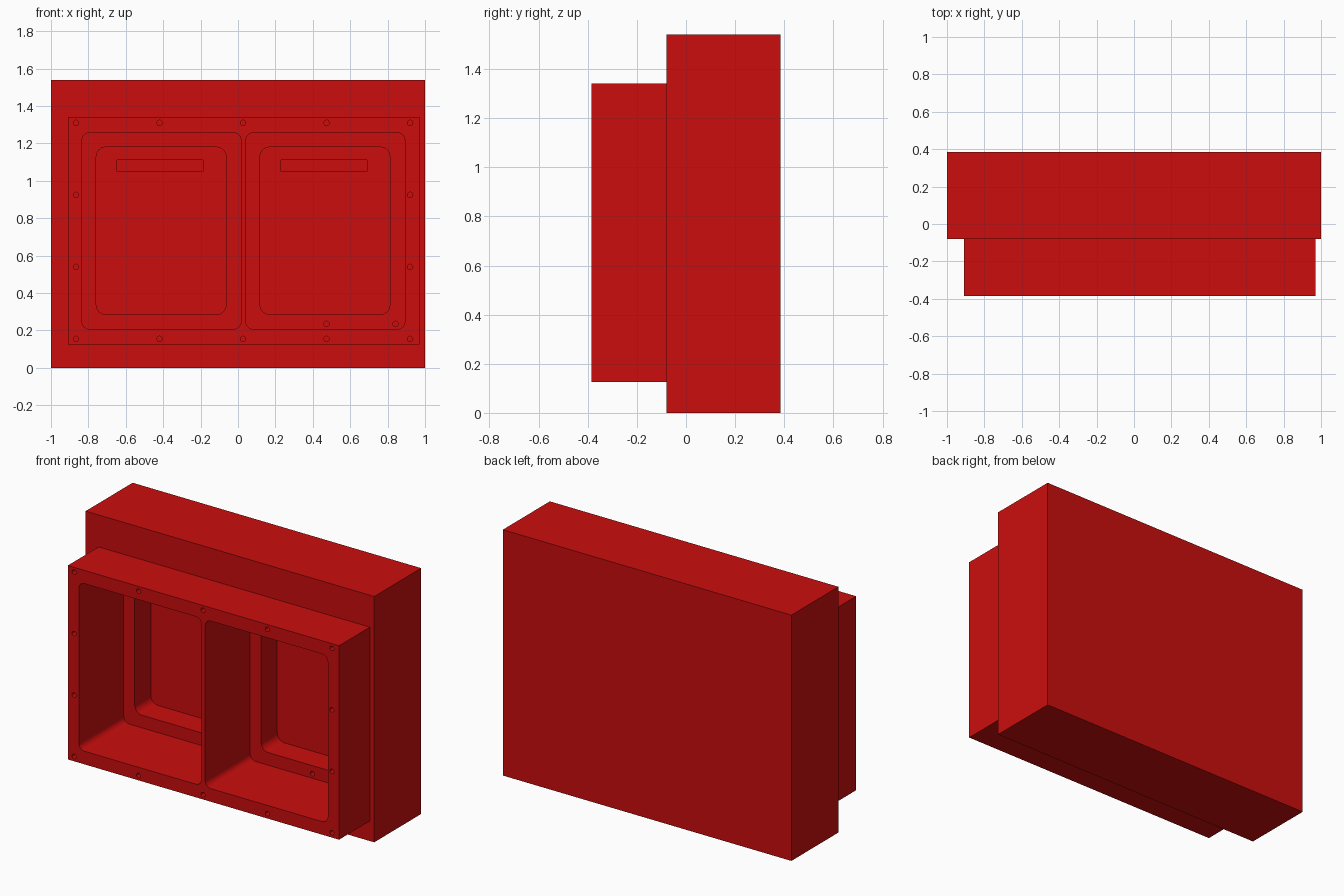
import bpy, bmesh, math

cube = bpy.data.objects.get("Cube")
if cube:
    bpy.data.objects.remove(cube, do_unlink=True)

red = bpy.data.materials.new("red")
red.use_nodes = True
colour = (0.6, 0.004, 0.004, 1)
red.diffuse_color = colour
red.node_tree.nodes["Principled BSDF"].inputs["Base Color"].default_value = colour


def rounded_rect(x0, x1, z0, z1, r=0.0, steps=6):
    """Outline in the x-z plane, with corner radius r."""
    if r == 0:
        return [(x0, z0), (x1, z0), (x1, z1), (x0, z1)]
    corners = [(x1 - r, z1 - r), (x0 + r, z1 - r), (x0 + r, z0 + r), (x1 - r, z0 + r)]
    return [(cx + r * math.cos(a), cz + r * math.sin(a))
            for i, (cx, cz) in enumerate(corners)
            for a in [(i + k / steps) * math.pi / 2 for k in range(steps + 1)]]


def circle(x, z, r=0.0145, n=16):
    return [(x + r * math.cos(2 * math.pi * k / n), z + r * math.sin(2 * math.pi * k / n))
            for k in range(n)]


def prisms(name, outlines, y0, y1):
    """One object holding each outline extruded from y0 to y1."""
    bm = bmesh.new()
    for pts in outlines:
        front = [bm.verts.new((x, y0, z)) for x, z in pts]
        back = [bm.verts.new((x, y1, z)) for x, z in pts]
        bm.faces.new(front)
        bm.faces.new(back[::-1])
        for i in range(len(pts)):
            j = (i + 1) % len(pts)
            bm.faces.new((front[i], back[i], back[j], front[j]))
    bmesh.ops.recalc_face_normals(bm, faces=bm.faces[:])
    mesh = bpy.data.meshes.new(name)
    bm.to_mesh(mesh)
    bm.free()
    mesh.materials.append(red)
    obj = bpy.data.objects.new(name, mesh)
    bpy.context.collection.objects.link(obj)
    return obj


# Rear block and the smaller front frame that joins it
housing = prisms("housing", [rounded_rect(-1, 1, 0, 1.54)], -0.08, 0.385)
frame = prisms("front_frame", [rounded_rect(-0.91, 0.97, 0.125, 1.34)], -0.385, -0.02)

# Two stepped pockets, side by side, each with a slot in its floor
SPACING = 0.876
shifts = (0, SPACING)
pockets = prisms("pocket_cutter", [rounded_rect(-0.834 + s, 0.016 + s, 0.207, 1.257, 0.04)
                                   for s in shifts], -0.5, 0.06)
recesses = prisms("recess_cutter", [rounded_rect(-0.758 + s, -0.064 + s, 0.286, 1.18, 0.05)
                                    for s in shifts], 0.0, 0.22)
slots = prisms("slot_cutter", [rounded_rect(-0.647 + s, -0.187 + s, 1.051, 1.11)
                               for s in shifts], 0.15, 0.27)

# Screw holes round the rim, and two in the right-hand pocket ledge
columns = [-0.866 + 0.4465 * i for i in range(5)]
rim = [(x, z) for x in columns for z in (0.155, 1.31)]
rim += [(x, z) for x in (columns[0], columns[-1]) for z in (0.54, 0.925)]
rim_holes = prisms("rim_hole_cutter", [circle(x, z) for x, z in rim], -0.5, -0.32)
ledge_holes = prisms("ledge_hole_cutter", [circle(x, 0.235) for x in (0.473, 0.842)], 0.0, 0.12)

# Join the blocks, then cut
tools = [frame, pockets, recesses, slots, rim_holes, ledge_holes]
for tool in tools:
    mod = housing.modifiers.new(tool.name, "BOOLEAN")
    mod.operation = "UNION" if tool is frame else "DIFFERENCE"
    mod.solver = "EXACT"
    mod.object = tool
    tool.hide_render = True

bpy.ops.object.select_all(action="DESELECT")
housing.select_set(True)
bpy.context.view_layer.objects.active = housing
bpy.ops.object.convert(target="MESH")
for tool in tools:
    bpy.data.objects.remove(tool, do_unlink=True)

# Smooth the rounded corners, keep the flat faces flat
bpy.ops.object.shade_smooth_by_angle(angle=math.radians(30))
weighted = housing.modifiers.new("even_shading", "WEIGHTED_NORMAL")
weighted.keep_sharp = True
